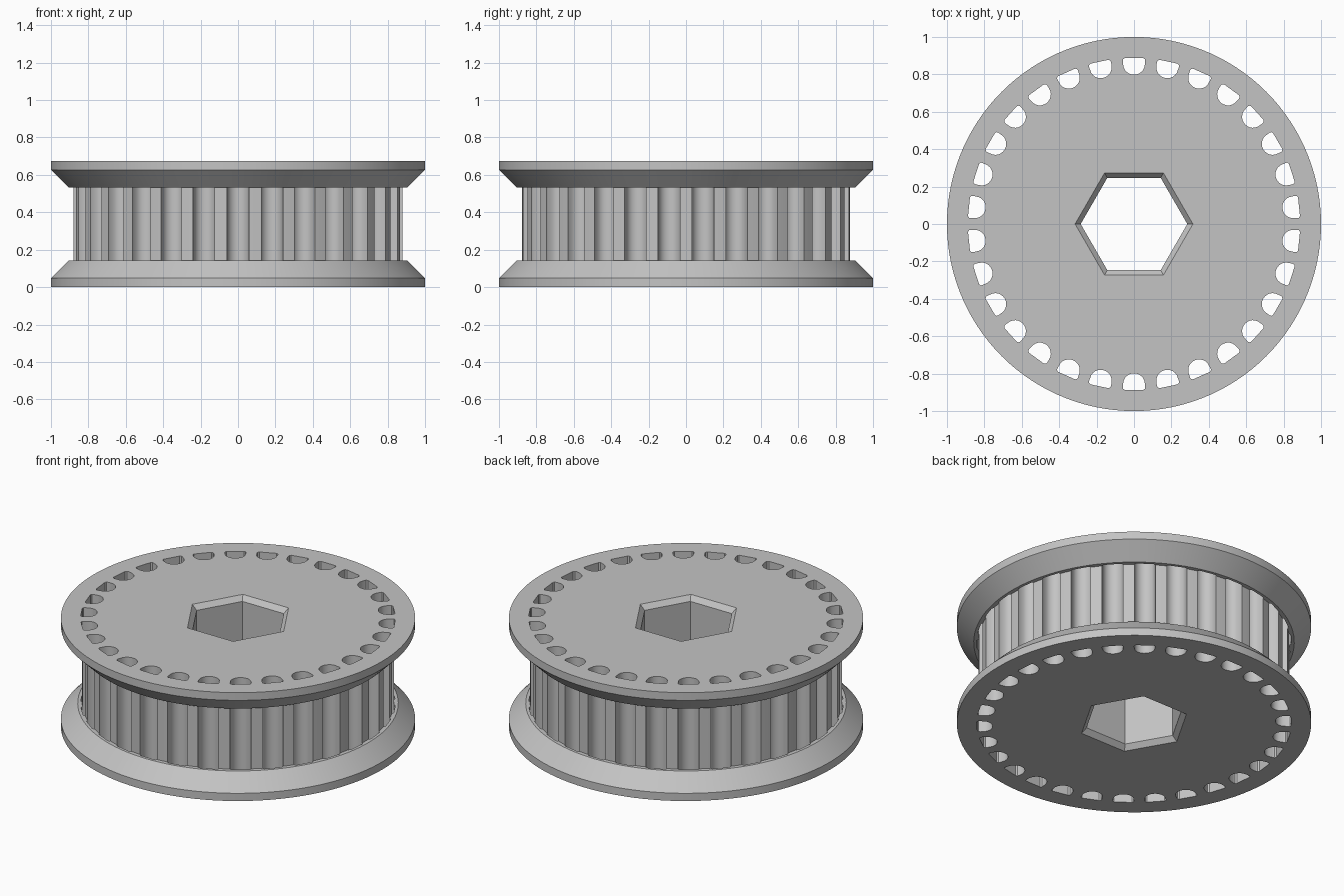
import bpy, bmesh
from math import cos, sin, pi, tau

TEETH, HEIGHT = 30, 0.675

if "Cube" in bpy.data.objects:
    bpy.data.objects.remove(bpy.data.objects["Cube"])

metal = bpy.data.materials.new("mid grey")
metal.use_nodes = True
grey = (0.55, 0.55, 0.55, 1)
metal.diffuse_color = grey
metal.node_tree.nodes["Principled BSDF"].inputs["Base Color"].default_value = grey


def loft(bm, rings):
    """Close a stack of equal rings into a solid."""
    rows = [[bm.verts.new(p) for p in ring] for ring in rings]
    for a, b in zip(rows, rows[1:]):
        for i in range(len(a)):
            j = (i + 1) % len(a)
            bm.faces.new((a[i], a[j], b[j], b[i]))
    bm.faces.new(rows[0][::-1])
    bm.faces.new(rows[-1])


def lathe(bm, profile, sides):
    loft(bm, [[(r * cos(tau * i / sides), r * sin(tau * i / sides), z)
               for i in range(sides)] for r, z in profile])


def make_object(name, bm):
    bmesh.ops.recalc_face_normals(bm, faces=bm.faces[:])
    mesh = bpy.data.meshes.new(name)
    bm.to_mesh(mesh)
    bm.free()
    mesh.materials.append(metal)
    obj = bpy.data.objects.new(name, mesh)
    bpy.context.collection.objects.link(obj)
    return obj


# Pulley body: two bevelled flanges around a narrower core
lower = [(1.0, 0.0), (1.0, 0.048), (0.905, 0.143), (0.88, 0.143)]
upper = [(r, HEIGHT - z) for r, z in reversed(lower)]
bm = bmesh.new()
lathe(bm, lower + upper, 120)
pulley = make_object("toothed_pulley", bm)

# Round-bottomed tooth grooves, running through both flanges
side = [(0.05, 0.887), (0.059, 0.88), (0.06, 0.87)]
groove = [(-x, r) for x, r in side]
groove += [(-0.058 * cos(pi * k / 12), 0.854 - 0.056 * sin(pi * k / 12)) for k in range(13)]
groove += side[::-1]
bm = bmesh.new()
for t in range(TEETH):
    c, s = cos(tau * t / TEETH), sin(tau * t / TEETH)
    loft(bm, [[(x * c + r * s, r * c - x * s, z) for x, r in groove]
              for z in (-0.1, HEIGHT + 0.1)])

# Hexagonal bore, chamfered at both ends
bore, flare = 0.285, 0.1
lathe(bm, [(bore + 0.03 + flare, -flare), (bore, 0.03),
           (bore, HEIGHT - 0.03), (bore + 0.03 + flare, HEIGHT + flare)], 6)
cutter = make_object("groove_and_bore_cutter", bm)
cutter.hide_render = True

# Cut, then discard the cutter
cut = pulley.modifiers.new("cut", "BOOLEAN")
cut.operation, cut.solver, cut.object = "DIFFERENCE", "EXACT", cutter
bpy.ops.object.select_all(action="DESELECT")
pulley.select_set(True)
bpy.context.view_layer.objects.active = pulley
bpy.ops.object.modifier_apply(modifier="cut")
bpy.data.objects.remove(cutter)
bpy.ops.object.shade_smooth_by_angle(angle=pi / 6)
